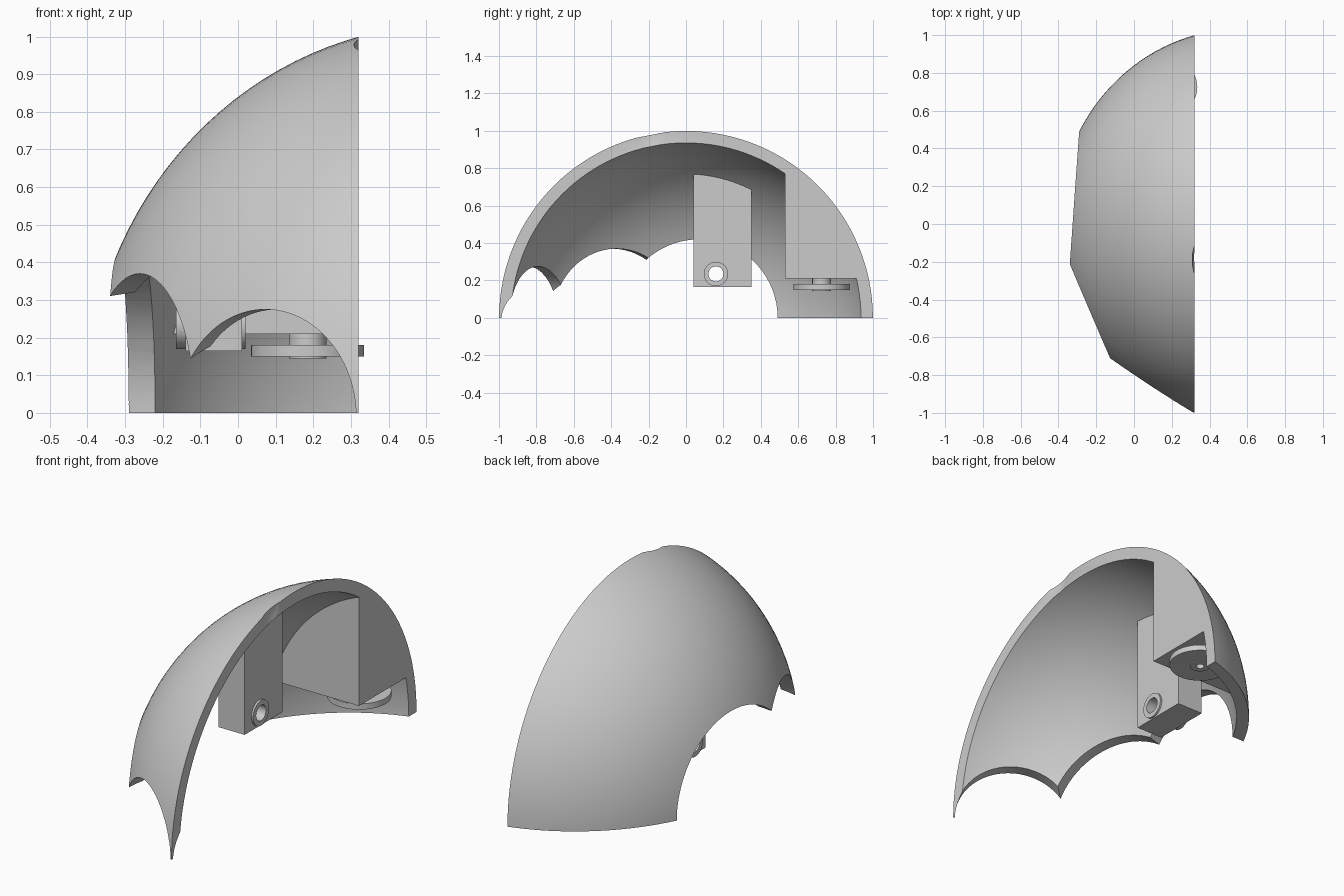
import bpy, bmesh
from mathutils import Vector, Matrix

cube = bpy.data.objects.get("Cube")
if cube:
    bpy.data.objects.remove(cube, do_unlink=True)

grey = bpy.data.materials.new("plain grey")
grey.use_nodes = True
tone = (0.6, 0.6, 0.6, 1)
grey.diffuse_color = tone
grey.node_tree.nodes["Principled BSDF"].inputs["Base Color"].default_value = tone

RIM = 0.32                      # plane of the open side
CENTRE = Vector((0.57, 0, 0))   # centre of the dome ellipsoid


def finish(bm, name):
    bmesh.ops.recalc_face_normals(bm, faces=bm.faces[:])
    mesh = bpy.data.meshes.new(name)
    bm.to_mesh(mesh)
    bm.free()
    mesh.materials.append(grey)
    obj = bpy.data.objects.new(name, mesh)
    bpy.context.collection.objects.link(obj)
    return obj


def ellipsoid(name, centre, rx, ryz, segs=128):
    bm = bmesh.new()
    bmesh.ops.create_uvsphere(bm, u_segments=segs, v_segments=segs // 2, radius=1)
    turn = Matrix.Rotation(1.5708, 4, 'Y')
    size = Matrix.Diagonal((rx, ryz, ryz, 1))
    bmesh.ops.transform(bm, verts=bm.verts[:], matrix=Matrix.Translation(centre) @ size @ turn)
    return finish(bm, name)


def box(name, low, high):
    low, high = Vector(low), Vector(high)
    bm = bmesh.new()
    bmesh.ops.create_cube(bm, size=1)
    size = Matrix.Diagonal((*(high - low), 1))
    bmesh.ops.transform(bm, verts=bm.verts[:], matrix=Matrix.Translation((low + high) / 2) @ size)
    return finish(bm, name)


def cylinder(name, start, end, radius, segs=64):
    start, end = Vector(start), Vector(end)
    bm = bmesh.new()
    bmesh.ops.create_cone(bm, cap_ends=True, segments=segs, radius1=radius,
                          radius2=radius, depth=(end - start).length)
    turn = (end - start).to_track_quat('Z', 'Y').to_matrix().to_4x4()
    bmesh.ops.transform(bm, verts=bm.verts[:], matrix=Matrix.Translation((start + end) / 2) @ turn)
    return finish(bm, name)


def combine(obj, tool, operation='DIFFERENCE'):
    mod = obj.modifiers.new("cut", 'BOOLEAN')
    mod.operation = operation
    mod.solver = 'EXACT'
    mod.object = tool
    bpy.context.view_layer.objects.active = obj
    bpy.ops.object.modifier_apply(modifier=mod.name)
    bpy.data.objects.remove(tool, do_unlink=True)


# Quarter dome, trimmed flat at the open side and at the base
dome = ellipsoid("dome_shell", CENTRE, 0.977, 1.034)
combine(dome, box("trim", (-1, -2, 0), (RIM, 2, 2)), 'INTERSECT')

# Hollow, leaving the corner fill and the hanging pillar solid
cavity = ellipsoid("cavity", CENTRE, 0.915, 0.973)
combine(cavity, box("corner_fill", (-1, 0.53, 0.21), (2, 2, 2)))
combine(cavity, box("pillar", (-0.14, 0.04, 0.165), (0.01, 0.35, 2)))
combine(dome, cavity)

# Scalloped arches along the lower edge: point on the shell, direction, radius
arches = [((0.07, -0.85, -0.01), (0.5, 0.85, 0), 0.285),
          ((-0.262, -0.398, 0), (0.84, 0.38, 0), 0.37),
          ((-0.36, 0.07, 0), (1, 0, 0), 0.42)]
for point, way, radius in arches:
    point, way = Vector(point), Vector(way).normalized()
    combine(dome, cylinder("arch", point - way * 0.4, point + way * 0.2, radius, 96))

# Shallow nick in the rim
combine(dome, ellipsoid("nick", (0.558, -0.19, 0.985), 0.25, 0.25, 48))

# Bored sleeve through the foot of the pillar
bore = (0.16, 0.235)
combine(dome, cylinder("pillar_bore", (-0.25, *bore), (0.1, *bore), 0.06))
sleeve = cylinder("pillar_sleeve", (-0.165, *bore), (0.02, *bore), 0.065)
combine(sleeve, cylinder("bore", (-0.3, *bore), (0.2, *bore), 0.04))

# Wheel under the corner fill, with a small centre hole
hub = (0.185, 0.725)
wheel = cylinder("wheel", (*hub, 0.15), (*hub, 0.18), 0.15)
combine(wheel, cylinder("wheel_boss", (*hub, 0.145), (*hub, 0.215), 0.05), 'UNION')
combine(wheel, cylinder("wheel_hole", (*hub, 0.1), (*hub, 0.2), 0.02))

for obj in (dome, sleeve, wheel):
    bpy.ops.object.select_all(action='DESELECT')
    obj.select_set(True)
    bpy.context.view_layer.objects.active = obj
    bpy.ops.object.shade_smooth_by_angle(angle=0.5)
